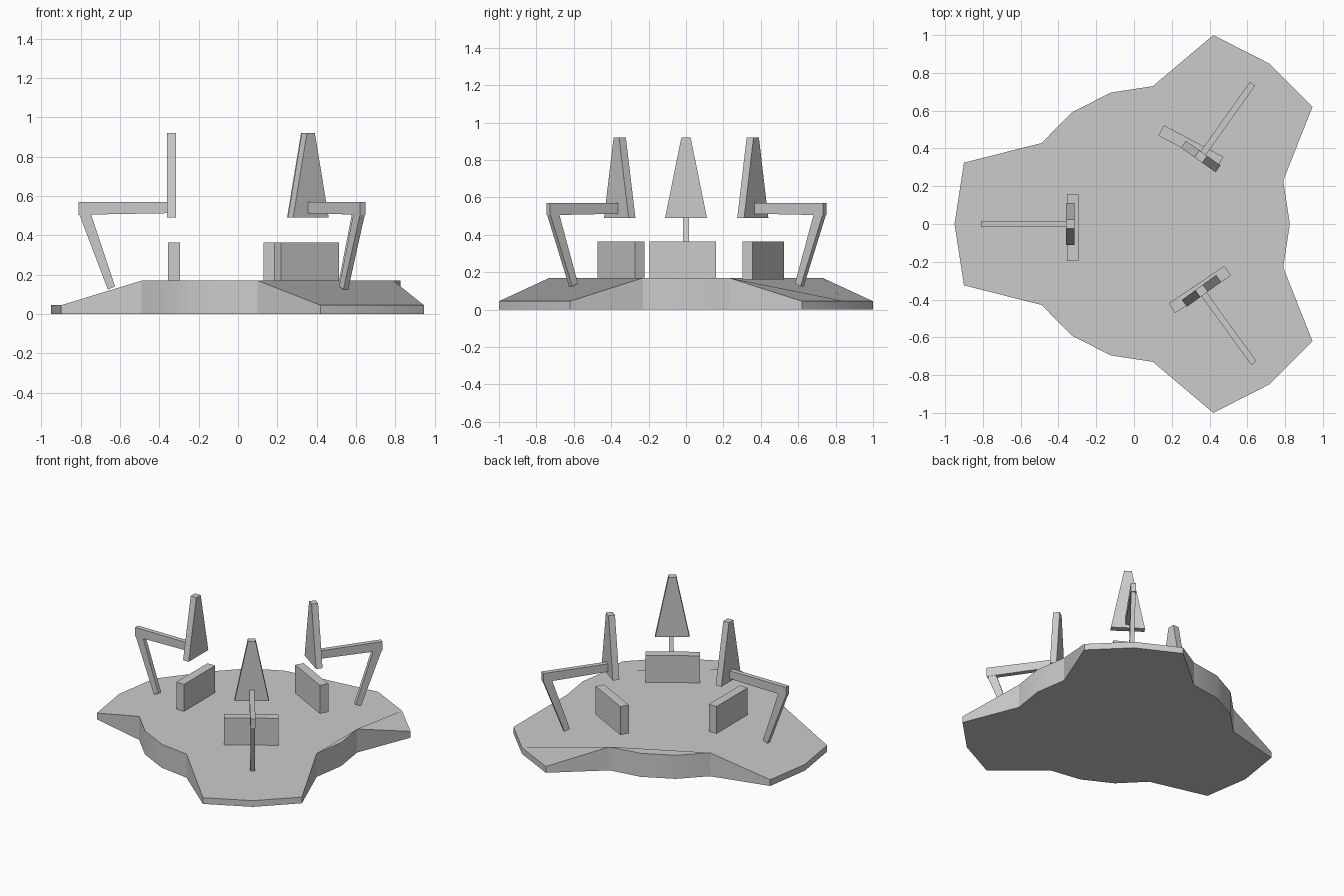
import bpy, bmesh
from math import radians
from mathutils import Matrix, Vector

if "Cube" in bpy.data.objects:
    bpy.data.objects.remove(bpy.data.objects["Cube"])

grey = bpy.data.materials.new("light grey")
grey.use_nodes = True
colour = (0.6, 0.6, 0.6, 1)
grey.diffuse_color = colour
grey.node_tree.nodes["Principled BSDF"].inputs["Base Color"].default_value = colour

HUB = 0.10      # x of the point the three arms turn around
DECK = 0.17     # height of the flat platform
RIM = 0.045     # height of the outer lobe edges


def finish(bm, name, matrix=Matrix()):
    bmesh.ops.recalc_face_normals(bm, faces=bm.faces)
    mesh = bpy.data.meshes.new(name)
    bm.to_mesh(mesh)
    bm.free()
    mesh.materials.append(grey)
    obj = bpy.data.objects.new(name, mesh)
    obj.matrix_world = matrix
    bpy.context.collection.objects.link(obj)
    return obj


def prism(name, outline, direction, matrix):
    """Extrude a flat outline along a direction, centred on its plane."""
    bm = bmesh.new()
    half = Vector(direction) / 2
    a = [bm.verts.new(Vector(p) - half) for p in outline]
    b = [bm.verts.new(Vector(p) + half) for p in outline]
    bm.faces.new(a)
    bm.faces.new(b)
    for i in range(len(a)):
        j = (i + 1) % len(a)
        bm.faces.new((a[i], a[j], b[j], b[i]))
    return finish(bm, name, matrix)


# Platform: flat deck with three lobes sloping down to a thin rim
half_outline = [(-0.95, 0, RIM), (-0.9, 0.325, RIM), (-0.49, 0.428, DECK),
                (-0.33, 0.59, DECK), (-0.125, 0.695, DECK), (0.1, 0.73, DECK),
                (0.42, 1.0, RIM), (0.715, 0.85, RIM), (0.945, 0.62, RIM),
                (0.79, 0.23, DECK), (0.825, 0, DECK)]
outline = half_outline + [(x, -y, z) for x, y, z in half_outline[-2:0:-1]]
bm = bmesh.new()
top = [bm.verts.new(p) for p in outline]
base = [bm.verts.new((x, y, 0)) for x, y, z in outline]
n = len(outline)
bm.faces.new(base)
bm.faces.new([v for v in top if v.co.z > RIM])
for i in range(n):
    j = (i + 1) % n
    bm.faces.new((top[i], top[j], base[j], base[i]))
for tip in (i for i in range(n) if all(top[(i + k) % n].co.z == RIM for k in (-1, 0, 1))):
    bm.faces.new([top[(tip + k) % n] for k in range(-2, 3)])
platform = finish(bm, "platform")
bpy.context.view_layer.objects.active = platform
platform.select_set(True)
bpy.ops.object.shade_smooth_by_angle(angle=radians(30))

# Three stations: bent arm, tapered back plate and low block
stations = [("right", 180, (-0.325, -0.018), 180),
            ("back_left", 54.6, (0.301, 0.412), 62),
            ("front_left", -54, (0.348, -0.347), -56)]
for label, angle, block_at, block_angle in stations:
    turn = Matrix.Translation((HUB, 0, 0)) @ Matrix.Rotation(radians(angle), 4, "Z")
    prism(label + "_arm", [(0.455, 0, 0.57), (0.91, 0, 0.57), (0.91, 0, 0.505),
                           (0.455, 0, 0.513)], (0, 0.034, 0), turn)
    prism(label + "_arm_strut", [(0.91, 0, 0.515), (0.85, 0, 0.515),
                                 (0.725, 0, 0.14), (0.762, 0, 0.125)], (0, 0.03, 0), turn)
    prism(label + "_back_plate", [(0.438, -0.112, 0.49), (0.438, 0.112, 0.49),
                                  (0.438, 0.025, 0.92), (0.438, -0.025, 0.92)],
          (0.045, 0, 0), turn)
    place = Matrix.Translation((*block_at, 0)) @ Matrix.Rotation(radians(block_angle), 4, "Z")
    prism(label + "_block", [(0, -0.178, DECK - 0.01), (0, 0.178, DECK - 0.01),
                             (0, 0.178, 0.365), (0, -0.178, 0.365)], (0.062, 0, 0), place)
